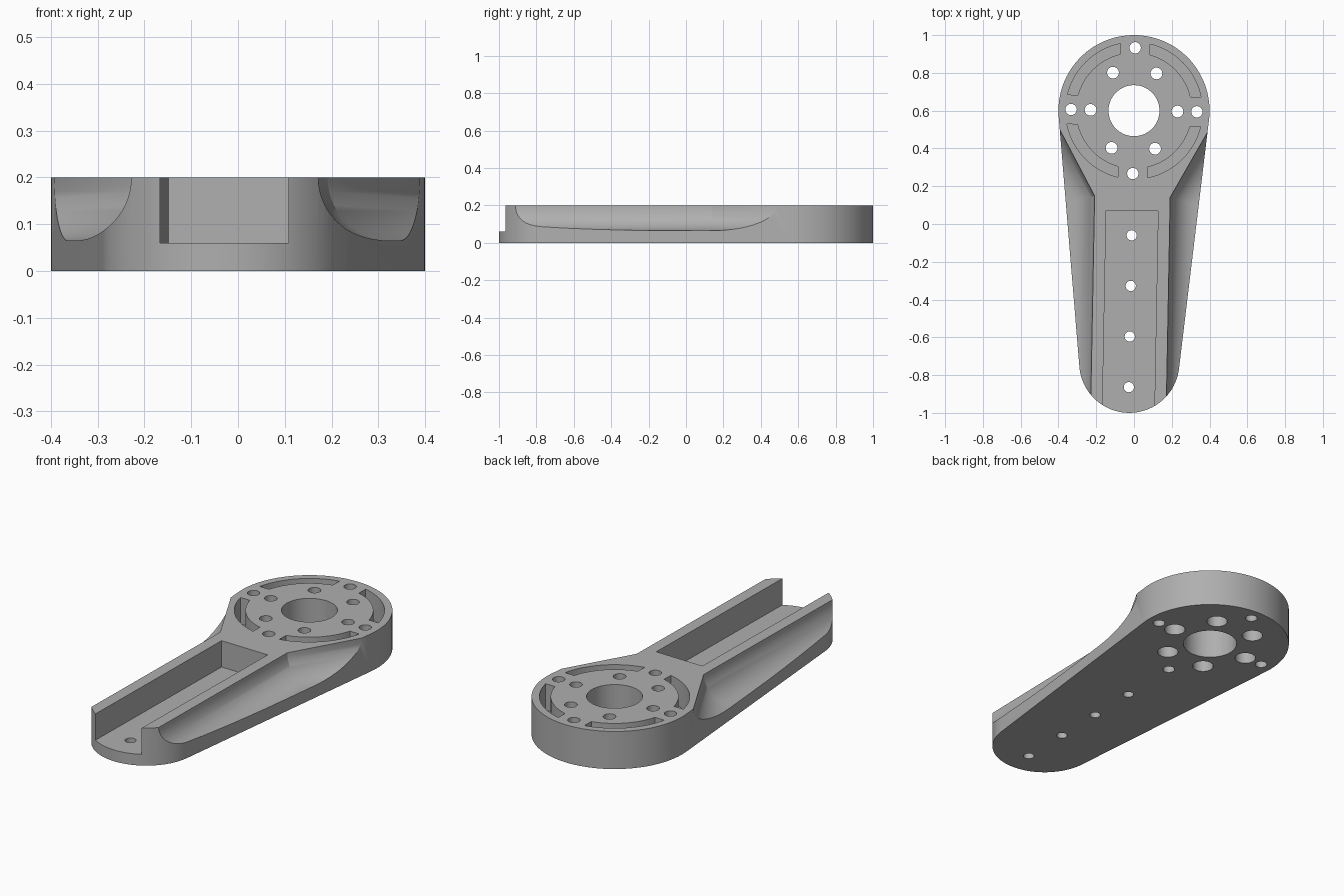
import bpy, bmesh, math
from mathutils import Matrix, Vector

if "Cube" in bpy.data.objects:
    bpy.data.objects.remove(bpy.data.objects["Cube"])

TOP, FLOOR = 0.2, 0.06
HUB = Vector((0, 0.6))
HUB_R, TIP_R, TIP_Y = 0.4, 0.265, -0.735

grey = bpy.data.materials.new("grey")
grey.diffuse_color = (0.43, 0.43, 0.43, 1)
grey.use_nodes = True
grey.node_tree.nodes["Principled BSDF"].inputs["Base Color"].default_value = grey.diffuse_color


def make(name, bm):
    bmesh.ops.recalc_face_normals(bm, faces=bm.faces)
    me = bpy.data.meshes.new(name)
    bm.to_mesh(me)
    bm.free()
    ob = bpy.data.objects.new(name, me)
    bpy.context.collection.objects.link(ob)
    me.materials.append(grey)
    return ob


def loft(name, sections):
    """Closed solid through matching rings of 3D points."""
    bm = bmesh.new()
    rings = [[bm.verts.new(p) for p in s] for s in sections]
    n = len(rings[0])
    for a, b in zip(rings, rings[1:]):
        for i in range(n):
            j = (i + 1) % n
            bm.faces.new((a[i], a[j], b[j], b[i]))
    bm.faces.new(rings[0])
    bm.faces.new(rings[-1])
    return make(name, bm)


def prism(name, pts, z0, z1):
    return loft(name, [[(x, y, z) for x, y in pts] for z in (z0, z1)])


def arc(cx, cy, r, a0, a1, n):
    return [(cx + r * math.cos(a0 + (a1 - a0) * i / n),
             cy + r * math.sin(a0 + (a1 - a0) * i / n)) for i in range(n + 1)]


def hole(x, y, r, z0=-0.1, z1=0.4, n=32):
    cutters.append(prism("hole_cutter", arc(x, y, r, 0, math.tau, n)[:-1], z0, z1))


cutters = []

# Arm body: large hub circle and small tip circle joined by tangents
tilt = math.asin((HUB_R - TIP_R) / (HUB.y - TIP_Y))
outline = arc(0, HUB.y, HUB_R, -tilt, math.pi + tilt, 72)
outline += arc(0, TIP_Y, TIP_R, math.pi + tilt, math.tau - tilt, 48)
arm = prism("motor_arm", outline, 0, TOP)

# Concave scoops along both sides, swept along the rib edge
R = 0.135
profile = [(0, 0.3)] + [(R - R * math.cos(a), TOP - R * math.sin(a))
                        for a in [math.pi / 2 * i / 14 for i in range(15)]]
profile += [(0.4, TOP - R), (0.4, 0.3)]
path = [Vector(p) for p in ((0.2, -1.2), (0.2, 0.145), (0.4925, 0.6775))]
dirs = [(b - a).normalized() for a, b in zip(path, path[1:])]
normals = [Vector((d.y, -d.x)) for d in dirs]
mitre = (normals[0] + normals[1]) / (1 + normals[0].dot(normals[1]))
offsets = [normals[0], mitre, normals[1]]
for side in (1, -1):
    cutters.append(loft("scoop_cutter", [
        [(side * (p.x + o.x * d), p.y + o.y * d, z) for d, z in profile]
        for p, o in zip(path, offsets)]))

# Open channel with its row of screw holes
w = 0.1375
cutters.append(prism("channel_cutter", [(-w, -1.2), (w, -1.2), (w, 0.07), (-w, 0.07)], FLOOR, 0.4))
for i in range(4):
    hole(0, -0.06 - 0.268 * i, 0.027)

# Hub: centre bore, six counterbored holes, four outer holes
hole(0, HUB.y, 0.135, n=64)
for i in range(6):
    a = i * math.pi / 3
    x, y = 0.23 * math.cos(a), HUB.y + 0.23 * math.sin(a)
    hole(x, y, 0.031)
    hole(x, y, 0.052, -0.1, 0.1)
for i in range(4):
    a = i * math.pi / 2
    hole(0.333 * math.cos(a), HUB.y + 0.333 * math.sin(a), 0.03)

# Four curved pockets around the hub
for i in range(4):
    q = i * math.pi / 2
    pts = []
    for r, flip in ((0.362, False), (0.308, True)):
        m = math.asin(0.078 / r)
        ring = arc(0, HUB.y, r, q + m, q + math.pi / 2 - m, 18)
        pts += ring[::-1] if flip else ring
    cutters.append(prism("pocket_cutter", pts, FLOOR, 0.4))

# Cut everything out, then bake the result
for c in cutters:
    mod = arm.modifiers.new("cut", 'BOOLEAN')
    mod.operation = 'DIFFERENCE'
    mod.solver = 'EXACT'
    mod.object = c
bpy.context.view_layer.update()
baked = bpy.data.meshes.new_from_object(arm.evaluated_get(bpy.context.evaluated_depsgraph_get()))
arm.modifiers.clear()
arm.data = baked
for c in cutters:
    bpy.data.objects.remove(c)

# The arm leans slightly about the hub centre
h = HUB.to_3d()
baked.transform(Matrix.Translation(h) @ Matrix.Rotation(math.radians(-1.07), 4, 'Z') @ Matrix.Translation(-h))

bpy.context.view_layer.objects.active = arm
arm.select_set(True)
bpy.ops.object.shade_smooth_by_angle(angle=math.radians(25))
